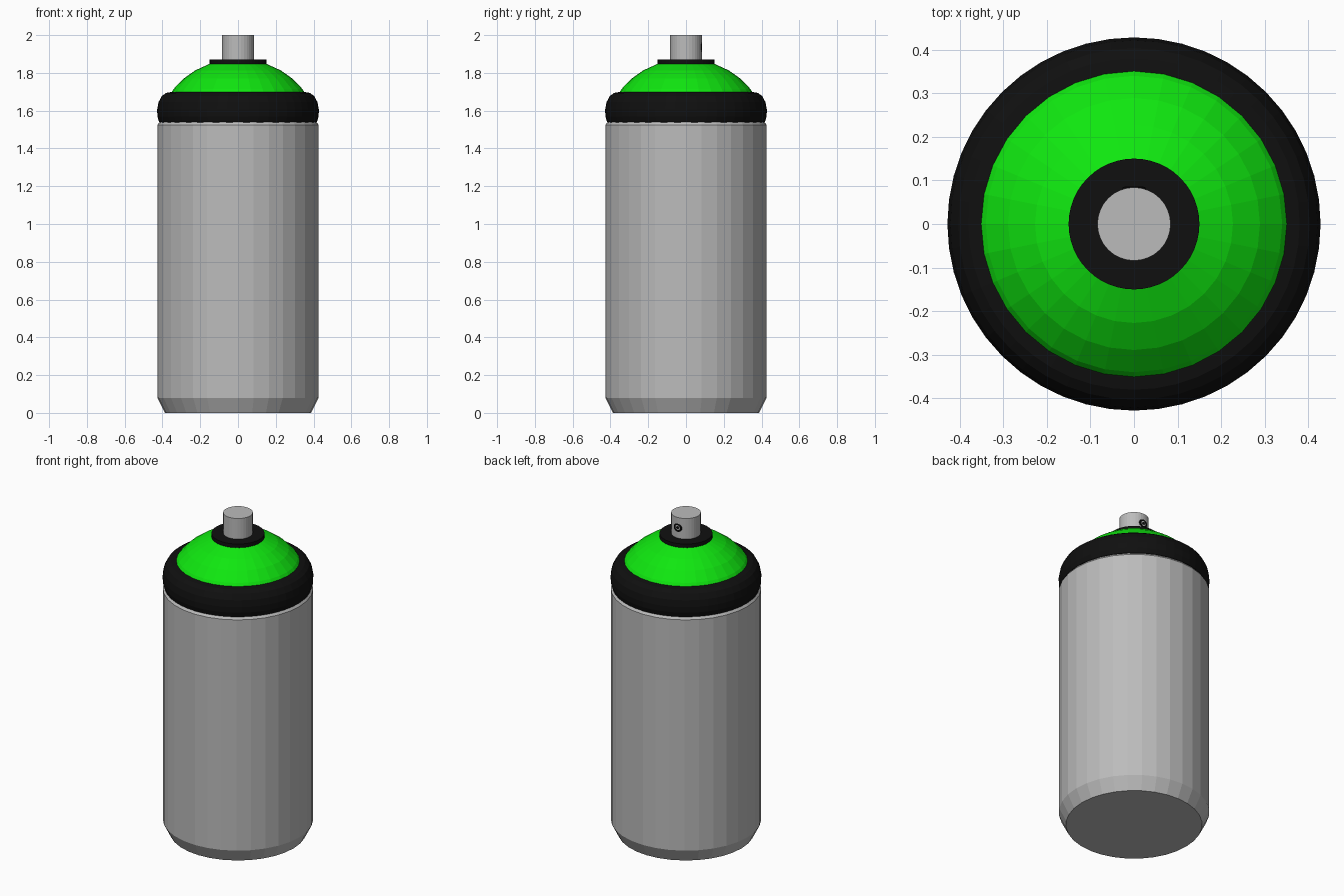
import bpy, bmesh, math

if "Cube" in bpy.data.objects:
    bpy.data.objects.remove(bpy.data.objects["Cube"])


def material(name, rgb):
    m = bpy.data.materials.new(name)
    m.diffuse_color = (*rgb, 1)
    m.use_nodes = True
    m.node_tree.nodes["Principled BSDF"].inputs["Base Color"].default_value = m.diffuse_color
    return m


GREY = material("metal grey", (0.5, 0.5, 0.5))
GREEN = material("bright green", (0.005, 0.8, 0.005))
BLACK = material("black", (0.005, 0.005, 0.005))


def lathe(name, profile, sides, mat):
    """Spin (radius, z) points, listed bottom to top, and cap both ends."""
    bm = bmesh.new()
    rings = []
    for r, z in profile:
        angles = [2 * math.pi * i / sides for i in range(sides)]
        rings.append([bm.verts.new((r * math.cos(a), r * math.sin(a), z)) for a in angles])
    for lo, hi in zip(rings, rings[1:]):
        for i in range(sides):
            j = (i + 1) % sides
            bm.faces.new((lo[i], lo[j], hi[j], hi[i]))
    bm.faces.new(rings[0][::-1])
    bm.faces.new(rings[-1])
    mesh = bpy.data.meshes.new(name)
    bm.to_mesh(mesh)
    bm.free()
    mesh.materials.append(mat)
    ob = bpy.data.objects.new(name, mesh)
    bpy.context.collection.objects.link(ob)
    return ob


# Can body with chamfered base and shoulder
lathe("can_body", [(0.387, 0), (0.427, 0.08), (0.427, 1.525), (0.40, 1.56)], 32, GREY)

# Rounded rim around the shoulder
lathe("rim", [(0.40, 1.53), (0.418, 1.54), (0.427, 1.57), (0.428, 1.605), (0.421, 1.645),
              (0.403, 1.678), (0.380, 1.694), (0.352, 1.699)], 48, BLACK)

# Domed top
lathe("dome", [(0.378, 1.655), (0.340, 1.716), (0.289, 1.769), (0.227, 1.813),
               (0.150, 1.848)], 32, GREEN)

# Collar and spray button
lathe("collar", [(0.15, 1.847), (0.15, 1.871)], 48, BLACK)
lathe("spray_button", [(0.084, 1.865), (0.084, 2.0)], 32, GREY)

# Spray opening on the back of the button: ring and centre dot
bpy.ops.mesh.primitive_torus_add(major_radius=0.021, minor_radius=0.007, major_segments=24,
                                 minor_segments=8, location=(0, 0.079, 1.936),
                                 rotation=(math.pi / 2, 0, 0))
ring = bpy.context.object
ring.name = "spray_ring"
ring.data.materials.append(BLACK)
bpy.ops.mesh.primitive_cylinder_add(vertices=16, radius=0.009, depth=0.008,
                                    location=(0, 0.081, 1.936), rotation=(math.pi / 2, 0, 0))
dot = bpy.context.object
dot.name = "spray_hole"
dot.data.materials.append(BLACK)
